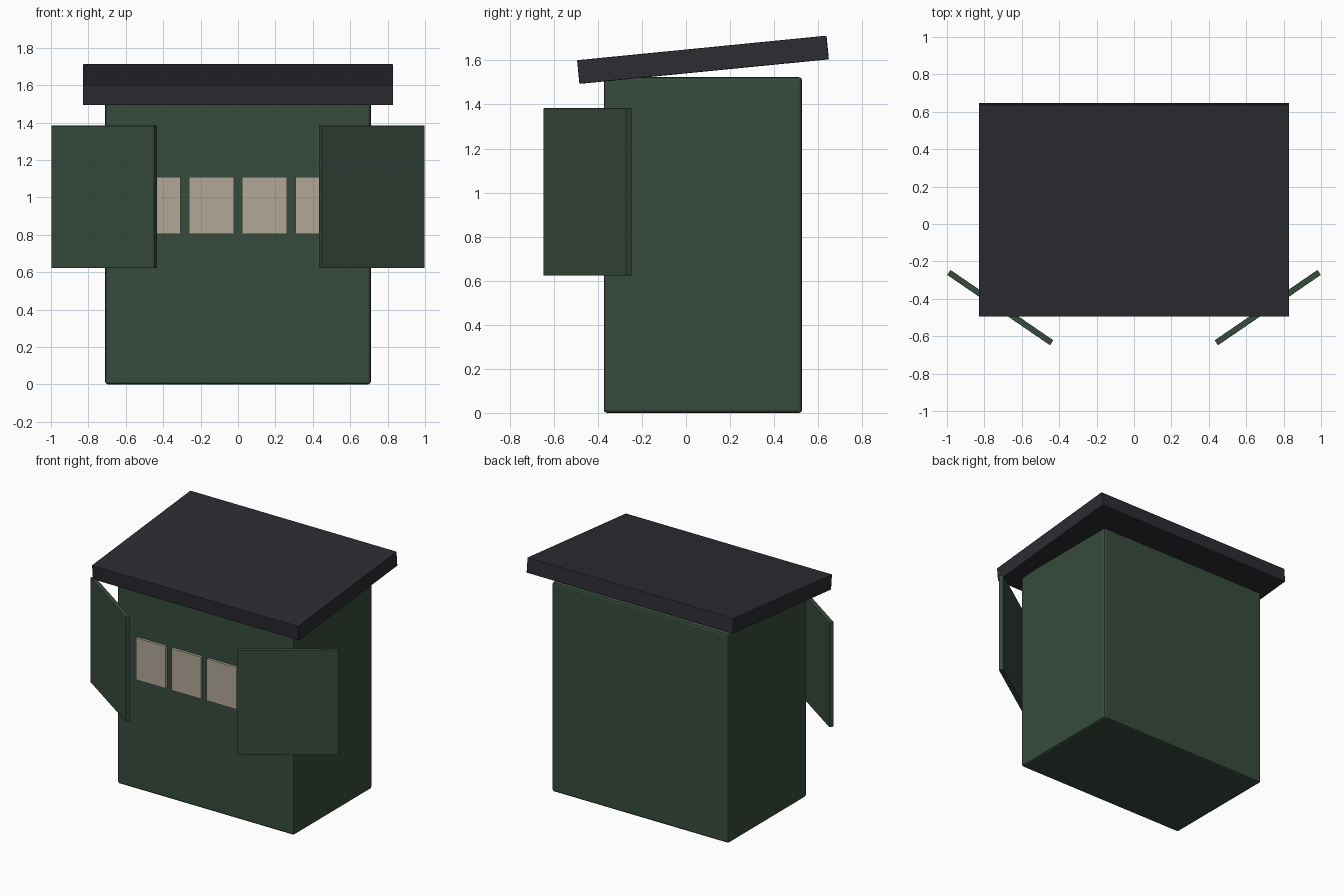
import bpy

if "Cube" in bpy.data.objects:
    bpy.data.objects.remove(bpy.data.objects["Cube"])


def material(name, rgb):
    m = bpy.data.materials.new(name)
    m.diffuse_color = (*rgb, 1)
    m.use_nodes = True
    m.node_tree.nodes["Principled BSDF"].inputs["Base Color"].default_value = m.diffuse_color
    return m


green = material("dark_green", (0.038, 0.070, 0.046))
slate = material("dark_slate", (0.025, 0.025, 0.032))
paper = material("pale_paper", (0.44, 0.39, 0.31))


def box(name, center, size, mat, rot=(0, 0, 0), bevel=0.0):
    bpy.ops.mesh.primitive_cube_add(size=1, location=center)
    o = bpy.context.object
    o.name = name
    o.scale = size
    bpy.ops.object.transform_apply(location=False, rotation=False, scale=True)
    o.rotation_euler = rot
    o.data.materials.append(mat)
    if bevel:
        b = o.modifiers.new("Bevel", "BEVEL")
        b.width = bevel
        b.segments = 2
    return o


# Cabinet body
box("kiosk_body", (0, 0.077, 0.762), (1.42, 0.90, 1.524), green, bevel=0.014)

# Sloping slab roof
box("roof", (0, 0.077, 1.603), (1.66, 1.138, 0.108), slate, rot=(0.098, 0, 0), bevel=0.004)

# Open shutters, mirrored left and right
for side, label in ((-1, "left"), (1, "right")):
    box(label + "_shutter", (side * 0.715, -0.447, 1.003), (0.666, 0.032, 0.76),
        green, rot=(0, 0, side * 0.6), bevel=0.002)

# Row of four pale panels on the front
for i in range(4):
    box("front_panel_%d" % (i + 1), ((i - 1.5) * 0.285, -0.382, 0.957),
        (0.24, 0.02, 0.305), paper)
